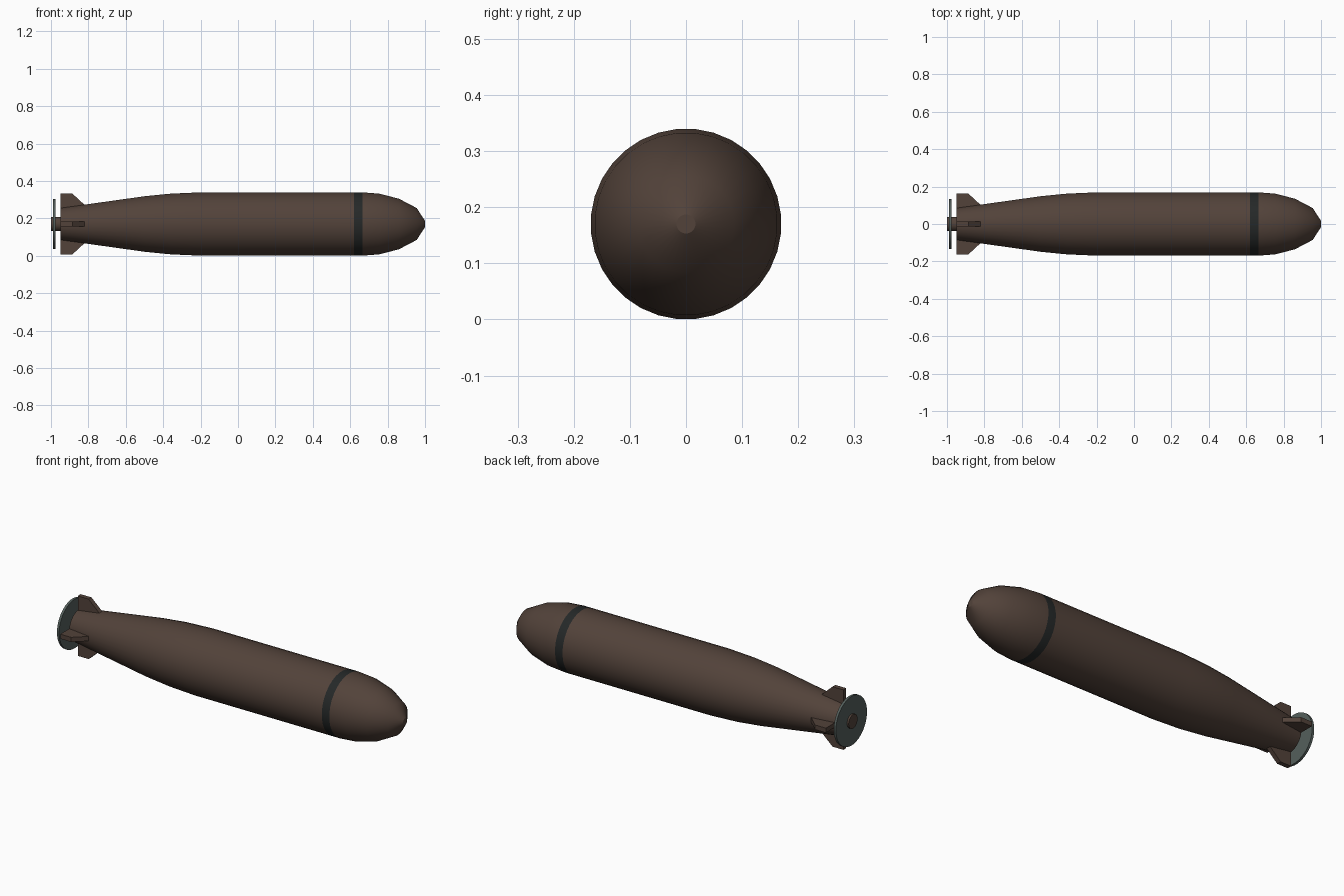
import bpy, bmesh, math
from mathutils import Matrix

if "Cube" in bpy.data.objects:
    bpy.data.objects.remove(bpy.data.objects["Cube"])

AXIS_Z = 0.17
SIDES = 32


def material(name, rgb):
    m = bpy.data.materials.new(name)
    m.diffuse_color = (*rgb, 1)
    m.use_nodes = True
    m.node_tree.nodes["Principled BSDF"].inputs["Base Color"].default_value = m.diffuse_color
    return m


brown = material("dark brown paint", (0.085, 0.055, 0.042))
black = material("black band paint", (0.018, 0.021, 0.021))
grey = material("grey metal", (0.09, 0.115, 0.107))


def finish(name, bm, mats, smooth=True):
    bmesh.ops.recalc_face_normals(bm, faces=bm.faces)
    mesh = bpy.data.meshes.new(name)
    bm.to_mesh(mesh)
    bm.free()
    for m in mats:
        mesh.materials.append(m)
    ob = bpy.data.objects.new(name, mesh)
    ob.location.z = AXIS_Z
    bpy.context.collection.objects.link(ob)
    if smooth:
        bpy.ops.object.select_all(action='DESELECT')
        ob.select_set(True)
        bpy.context.view_layer.objects.active = ob
        bpy.ops.object.shade_smooth_by_angle(angle=math.radians(30))
    return ob


def lathe(name, profile, mats, rule=None):
    """Turn (x, radius) points round the x axis and cap both ends."""
    bm = bmesh.new()
    rings = []
    for x, r in profile:
        rings.append([bm.verts.new((x, r * math.sin(a), r * math.cos(a)))
                      for a in (math.tau * (i + 0.5) / SIDES for i in range(SIDES))])
    for a, b in zip(rings, rings[1:]):
        for i in range(SIDES):
            j = (i + 1) % SIDES
            bm.faces.new((a[i], a[j], b[j], b[i]))
    bm.faces.new(rings[0])
    bm.faces.new(rings[-1])
    if rule:
        for f in bm.faces:
            f.material_index = rule(f.calc_center_median().x)
    return finish(name, bm, mats)


# Hull with tapered tail, rounded nose and a painted band
lathe("hull", [(-0.95, 0.086), (-0.82, 0.104), (-0.5, 0.149), (-0.36, 0.163),
               (-0.2, 0.17), (0.62, 0.17), (0.665, 0.17), (0.755, 0.163),
               (0.86, 0.136), (0.955, 0.086), (1.0, 0.017)],
      [brown, black], lambda x: 1 if 0.62 < x < 0.665 else 0)

# Propeller hub and disc
lathe("propeller_hub", [(-1.0, 0.038), (-0.945, 0.038)], [brown])
lathe("propeller_disc", [(-0.99, 0.133), (-0.977, 0.133)], [grey])

# Four tail fins
outline = [(-0.95, 0.06), (-0.95, 0.162), (-0.885, 0.162), (-0.82, 0.102), (-0.82, 0.06)]
for k, name in enumerate(["top_fin", "left_fin", "bottom_fin", "right_fin"]):
    bm = bmesh.new()
    face = bm.faces.new([bm.verts.new((x, -0.0125, r)) for x, r in outline])
    ext = bmesh.ops.extrude_face_region(bm, geom=[face])
    verts = [v for v in ext["geom"] if isinstance(v, bmesh.types.BMVert)]
    bmesh.ops.translate(bm, verts=verts, vec=(0, 0.025, 0))
    bm.transform(Matrix.Rotation(k * math.pi / 2, 4, 'X'))
    finish(name, bm, [brown], smooth=False)
